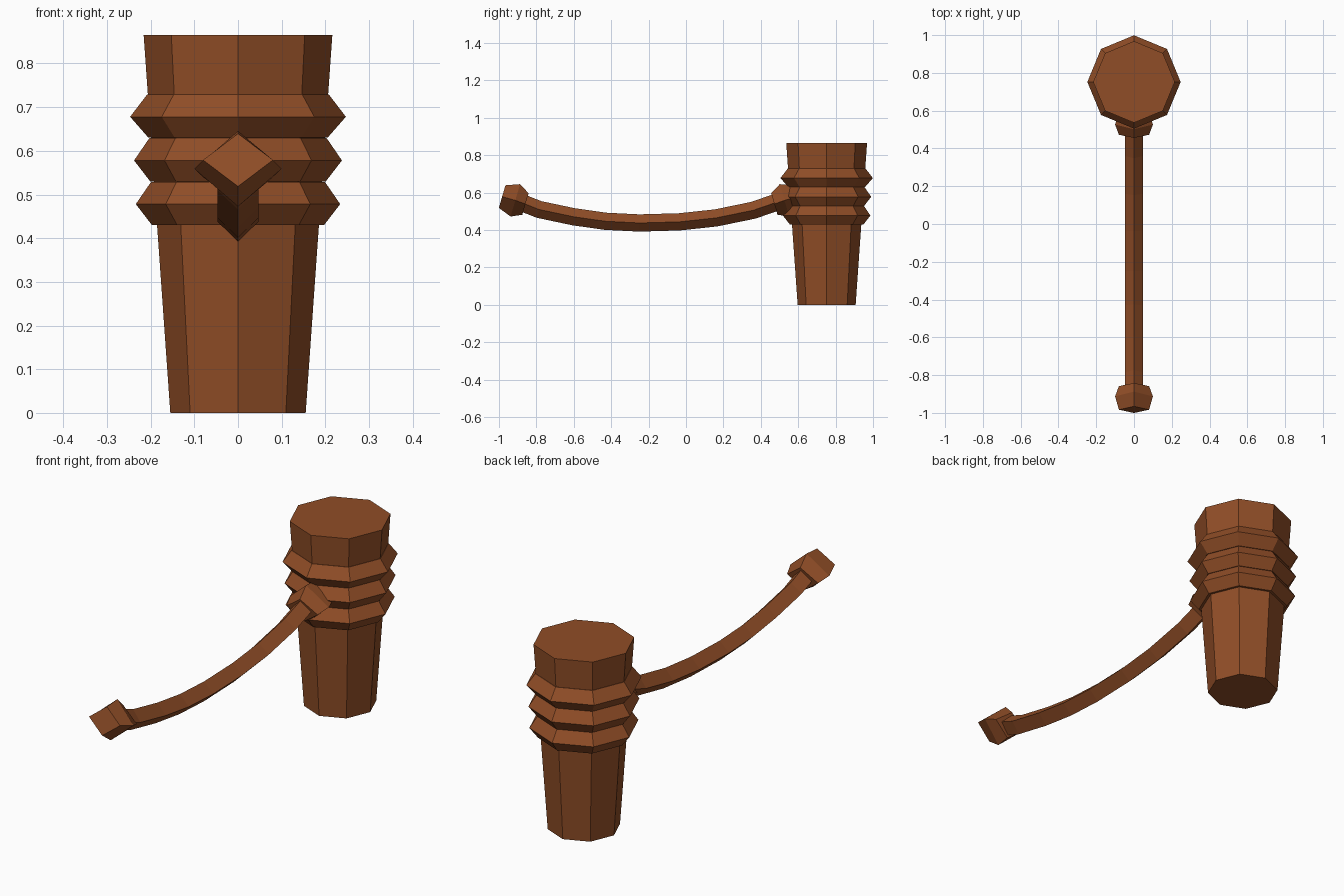
import bpy, bmesh, math
from mathutils import Vector

if "Cube" in bpy.data.objects:
    bpy.data.objects.remove(bpy.data.objects["Cube"])

wood = bpy.data.materials.new("brown_wood")
wood.diffuse_color = (0.28, 0.075, 0.02, 1)
wood.use_nodes = True
wood.node_tree.nodes["Principled BSDF"].inputs["Base Color"].default_value = wood.diffuse_color


def loft(name, rings):
    """Skin a list of point rings into one capped, flat-shaded object."""
    bm = bmesh.new()
    vs = [[bm.verts.new(p) for p in r] for r in rings]
    n = len(rings[0])
    for a, b in zip(vs, vs[1:]):
        for i in range(n):
            j = (i + 1) % n
            bm.faces.new((a[i], a[j], b[j], b[i]))
    bm.faces.new(vs[0][::-1])
    bm.faces.new(vs[-1])
    bmesh.ops.recalc_face_normals(bm, faces=bm.faces[:])
    me = bpy.data.meshes.new(name)
    bm.to_mesh(me)
    bm.free()
    me.materials.append(wood)
    ob = bpy.data.objects.new(name, me)
    bpy.context.collection.objects.link(ob)
    return ob


POST_Y = 0.752


def octagon(r, z):
    return [(r * math.cos(i * math.pi / 4), POST_Y + r * math.sin(i * math.pi / 4), z)
            for i in range(8)]


def diamond(c, up, w, h):
    """Diamond section: half width w along x, half height h along up (in the yz plane)."""
    c, up, x = Vector((0, *c)), Vector((0, *up)).normalized(), Vector((1, 0, 0))
    return [c + x * w, c + up * h, c - x * w, c - up * h]


# Flared post
loft("post", [octagon(0.155, 0), octagon(0.216, 0.865)])

# Three rope coils round the post
for i, (z, lo, mid, hi) in enumerate([(0.43, 0.197, 0.234, 0.199),
                                      (0.53, 0.201, 0.238, 0.203),
                                      (0.63, 0.205, 0.247, 0.208)]):
    loft(f"rope_coil_{i + 1}", [octagon(lo, z), octagon(mid, z + 0.048), octagon(hi, z + 0.099)])

# Sagging rope
path = [(-0.90, 0.555), (-0.785, 0.51), (-0.60, 0.471), (-0.43, 0.447), (-0.25, 0.438),
        (-0.035, 0.444), (0.16, 0.465), (0.36, 0.506), (0.56, 0.575)]
rings = []
for i, p in enumerate(path):
    a, b = path[max(i - 1, 0)], path[min(i + 1, len(path) - 1)]
    rings.append(diamond(p, (-(b[1] - a[1]), b[0] - a[0]), 0.047, 0.046))
loft("hanging_rope", rings)

# Knots at both rope ends, mirrored about the rope's middle
MID_Y = -0.193
for name, s in (("front_knot", 1), ("post_knot", -1)):
    knot = []
    for y, z, w, h in [(-0.983, 0.579, 0.08, 0.063), (-0.9125, 0.559, 0.1, 0.09),
                       (-0.8585, 0.5395, 0.08, 0.06)]:
        knot.append(diamond((MID_Y + s * (y - MID_Y), z), (s * 0.28, 0.96), w, h))
    loft(name, knot)
